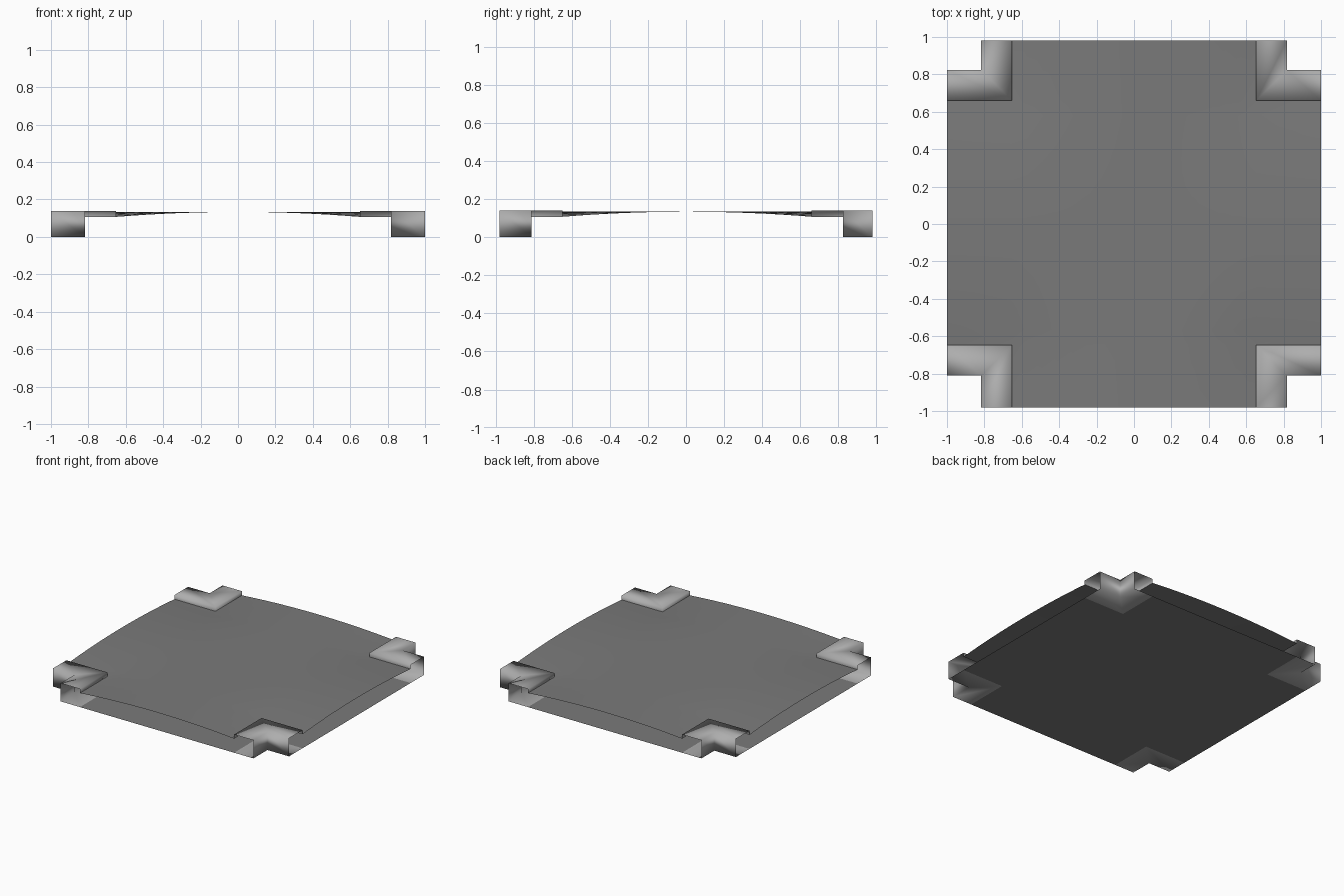
import bpy, bmesh

if "Cube" in bpy.data.objects:
    bpy.data.objects.remove(bpy.data.objects["Cube"])

EX, EY = 1.0, 0.98                # outer extents
IX, OX = 0.653, 0.817             # inner / outer x of the corner channels
IY = {1: 0.66, -1: 0.648}         # inner y, back / front
OY = {1: 0.824, -1: 0.811}        # outer y, back / front
Z_TOP, Z_MID, Z_LOW = 0.139, 0.1335, 0.107


def material(name, grey):
    m = bpy.data.materials.new(name)
    m.diffuse_color = (grey, grey, grey, 1)
    m.use_nodes = True
    m.node_tree.nodes["Principled BSDF"].inputs["Base Color"].default_value = m.diffuse_color
    return m


DARK = material("dark_grey", 0.195)
LIGHT = material("mid_grey", 0.42)


def finish(name, bm, angle, mat):
    me = bpy.data.meshes.new(name)
    bm.to_mesh(me)
    bm.free()
    me.materials.append(mat)
    ob = bpy.data.objects.new(name, me)
    bpy.context.collection.objects.link(ob)
    bpy.context.view_layer.objects.active = ob
    ob.select_set(True)
    bpy.ops.object.shade_smooth_by_angle(angle=angle)
    ob.select_set(False)
    return ob


def steps(lo, hi, n):
    return [lo + (hi - lo) * i / n for i in range(n + 1)]


def cross_sheet(name, n, height, flip=False):
    """Plus-shaped sheet: a grid without its four corner cells."""
    xs = [-EX] + steps(-IX, IX, n) + [EX]
    ys = [-EY] + steps(-IY[-1], IY[1], n) + [EY]
    bm = bmesh.new()
    grid = [[bm.verts.new((x, y, height(x, y))) for y in ys] for x in xs]
    last = n + 1
    for i in range(n + 2):
        for j in range(n + 2):
            if i in (0, last) and j in (0, last):
                continue
            f = [grid[i][j], grid[i + 1][j], grid[i + 1][j + 1], grid[i][j + 1]]
            bm.faces.new(f[::-1] if flip else f)
    bmesh.ops.delete(bm, geom=[v for v in bm.verts if not v.link_faces], context='VERTS')
    return finish(name, bm, 0.6, DARK)


def dome(x, y):
    u = min(abs(x) / IX, 1)
    v = min(abs(y) / IY[1 if y > 0 else -1], 1)
    return Z_MID - (Z_MID - Z_LOW) * (u * v) ** 2


# arched top sheet and flat floor, sides left open
cross_sheet("top_sheet", 16, dome)
cross_sheet("floor_sheet", 1, lambda x, y: 0.0, flip=True)


# L-shaped corner channel: inner lip, flat top, outer wall and floor swept round the corner
def corner(name, sx, sy):
    profile = [(IX, IY[sy], Z_LOW), (IX, IY[sy], Z_TOP), (OX, OY[sy], Z_TOP),
               (OX, OY[sy], 0), (IX, IY[sy], 0)]
    bm = bmesh.new()
    rows = [[bm.verts.new((sx * a, sy * b, z)) for a, b in ((EX, y), (x, y), (x, EY))]
            for x, y, z in profile]
    for r, s in zip(rows, rows[1:]):
        for k in range(2):
            f = [r[k], r[k + 1], s[k + 1], s[k]]
            bm.faces.new(f[::-1] if sx * sy < 0 else f)
    # keep the top facing up
    bm.normal_update()
    if bm.faces[:][2].normal.z < 0:
        bmesh.ops.reverse_faces(bm, faces=bm.faces[:])
    finish(name, bm, 3.1, LIGHT)


for sx, side in ((1, "right"), (-1, "left")):
    for sy, end in ((1, "back"), (-1, "front")):
        corner(f"corner_channel_{end}_{side}", sx, sy)
